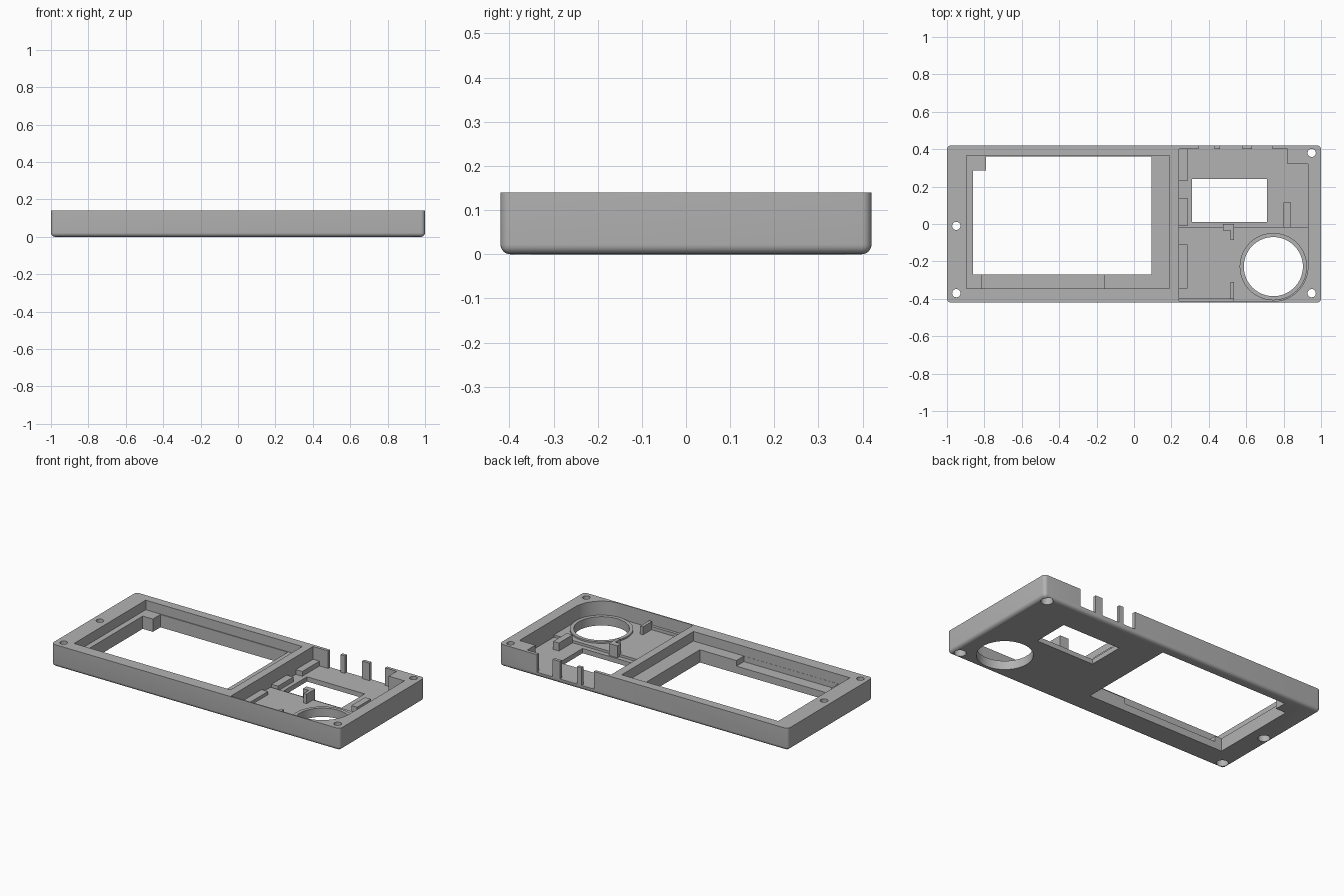
import bpy, bmesh
from math import sin, cos, radians

if "Cube" in bpy.data.objects:
    bpy.data.objects.remove(bpy.data.objects["Cube"], do_unlink=True)

grey = bpy.data.materials.new("plain grey plastic")
grey.use_nodes = True
grey.diffuse_color = (0.45, 0.45, 0.45, 1)
grey.node_tree.nodes["Principled BSDF"].inputs["Base Color"].default_value = grey.diffuse_color


def finish(name, bm):
    bmesh.ops.recalc_face_normals(bm, faces=bm.faces[:])
    mesh = bpy.data.meshes.new(name)
    bm.to_mesh(mesh)
    bm.free()
    mesh.materials.append(grey)
    obj = bpy.data.objects.new(name, mesh)
    bpy.context.collection.objects.link(obj)
    return obj


def prism(name, points, z0, z1):
    """Extrude a flat outline from z0 up to z1."""
    bm = bmesh.new()
    face = bm.faces.new([bm.verts.new((x, y, z0)) for x, y in points])
    top = bmesh.ops.extrude_face_region(bm, geom=[face])["geom"]
    verts = [v for v in top if isinstance(v, bmesh.types.BMVert)]
    bmesh.ops.translate(bm, verts=verts, vec=(0, 0, z1 - z0))
    return finish(name, bm)


def box(name, x0, x1, y0, y1, z0, z1):
    return prism(name, [(x0, y0), (x1, y0), (x1, y1), (x0, y1)], z0, z1)


def arc(cx, cy, r, start, end, steps):
    angles = [radians(start + (end - start) * i / steps) for i in range(steps + 1)]
    return [(cx + r * cos(a), cy + r * sin(a)) for a in angles]


def cylinder(name, cx, cy, r, z0, z1, sides=32):
    return prism(name, arc(cx, cy, r, 0, 360, sides)[:-1], z0, z1)


def cut(target, cutter):
    """Subtract the cutter for good, then drop it."""
    cutter.hide_render = True
    mod = target.modifiers.new("cut", "BOOLEAN")
    mod.operation = "DIFFERENCE"
    mod.solver = "EXACT"
    mod.object = cutter
    bpy.context.view_layer.objects.active = target
    bpy.ops.object.modifier_apply(modifier=mod.name)
    bpy.data.objects.remove(cutter, do_unlink=True)


def smooth(obj):
    bpy.ops.object.select_all(action="DESELECT")
    obj.select_set(True)
    bpy.context.view_layer.objects.active = obj
    bpy.ops.object.shade_smooth_by_angle(angle=radians(30))


# Outer shell: slab with rounded corners and rounded lower edge
HEIGHT = 0.14
ABOVE = 0.3
case = box("case_body", -1, 1, -0.42, 0.42, 0, HEIGHT)
bm = bmesh.new()
bm.from_mesh(case.data)
edges = [e for e in bm.edges if min(v.co.z for v in e.verts) < 0.01]
bmesh.ops.bevel(bm, geom=edges, offset=0.022, segments=6, profile=0.5, affect="EDGES")
bm.to_mesh(case.data)
bm.free()

# Large display recess, its window and the lowered ledge
LEDGE = 0.08
cut(case, box("cutter", -0.895, 0.19, -0.345, 0.365, LEDGE, ABOVE))
cut(case, box("cutter", -0.86, 0.093, -0.27, 0.36, -0.1, ABOVE))
cut(case, box("cutter", -0.815, -0.16, -0.344, -0.25, 0.045, ABOVE))

# Control bay: front floor with rounded corner, deeper back floor
FRONT_FLOOR, BACK_FLOOR = 0.045, 0.03
DIAL = (0.745, -0.228)
front = [(0.24, 0), (0.24, -0.413)] + arc(*DIAL, 0.185, -90, 0, 16) + [(0.93, 0)]
cut(case, prism("cutter", front, FRONT_FLOOR, ABOVE))
back = [(0.24, -0.02), (0.93, -0.02), (0.93, 0.32), (0.82, 0.32), (0.82, 0.4), (0.24, 0.4)]
cut(case, prism("cutter", back, BACK_FLOOR, ABOVE))
cut(case, box("cutter", 0.31, 0.71, 0.01, 0.24, -0.1, ABOVE))

# Connector slots through the back wall
for x0, x1 in ((0.345, 0.43), (0.46, 0.58), (0.63, 0.74)):
    cut(case, box("cutter", x0, x1, 0.38, 0.5, BACK_FLOOR, ABOVE))

# Round opening and countersunk screw holes
cut(case, cylinder("cutter", *DIAL, 0.158, -0.1, ABOVE, 64))
for x, y in ((0.95, 0.38), (0.95, -0.37), (-0.95, -0.37), (-0.95, -0.01)):
    cut(case, cylinder("cutter", x, y, 0.022, -0.1, ABOVE, 24))
    cut(case, cylinder("cutter", x, y, 0.034, -0.1, 0.05, 24))
smooth(case)

# Raised rim around the round opening
ring = cylinder("opening_rim", *DIAL, 0.18, 0.03, 0.055, 64)
cut(ring, cylinder("cutter", *DIAL, 0.158, -0.1, ABOVE, 64))
smooth(ring)

# Display corner block
box("display_corner_block", -0.87, -0.79, 0.285, 0.37, 0, LEDGE)

# Board supports and locating ribs inside the control bay
box("back_side_support", 0.23, 0.285, 0.23, 0.41, 0.02, 0.06)
box("middle_side_support", 0.23, 0.285, -0.01, 0.14, 0.02, 0.06)
box("front_side_support", 0.23, 0.285, -0.345, -0.11, 0.02, 0.065)
box("front_wall_support", 0.23, 0.535, -0.415, -0.395, 0.02, 0.065)
box("front_rib", 0.515, 0.535, -0.4, -0.31, 0.02, 0.095)
box("centre_clip_bar", 0.475, 0.535, -0.035, 0, 0.02, 0.105)
box("centre_clip_leg", 0.515, 0.535, -0.085, -0.03, 0.02, 0.105)
box("right_rib", 0.8, 0.84, -0.02, 0.115, 0.02, 0.08)
